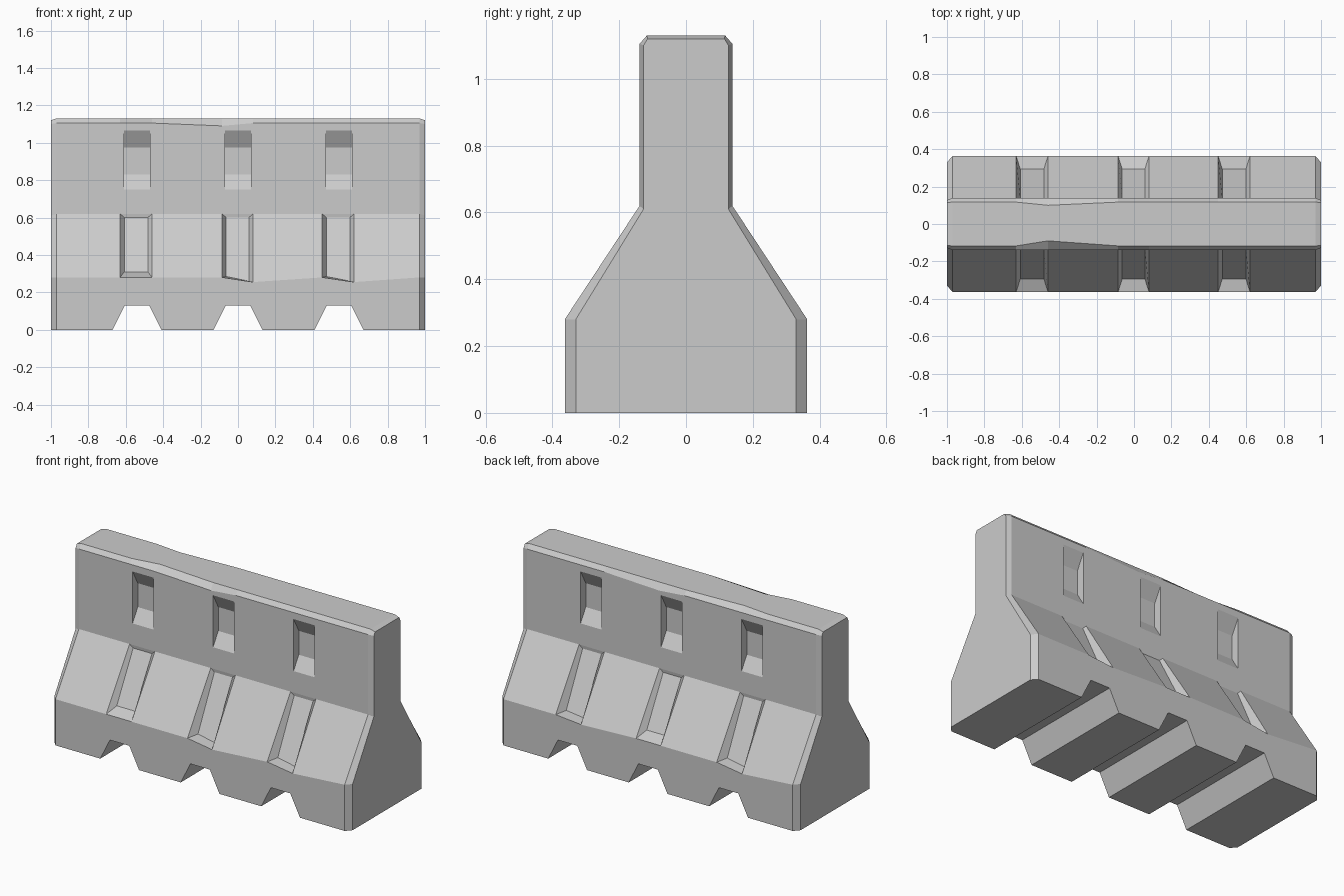
import bpy, bmesh

if "Cube" in bpy.data.objects:
    bpy.data.objects.remove(bpy.data.objects["Cube"])

CENTRES = (-0.54, 0.0, 0.54)
STATIONS = (-1, -0.97, -0.63, -0.46, -0.085, 0.08, 0.45, 0.62, 0.97, 1)
GROOVES = (2, 4, 6)                       # spans that carry a slope groove
# worn spots, keyed by (side, station)
BASE_DIP = {(-1, 5): 0.255, (-1, 7): 0.255, (1, 6): 0.265, (1, 2): 0.255}
RIM_DIP = {(-1, 4): 1.09, (1, 5): 1.09}
TOP_CHIP = {(-1, 3): 0.09, (1, 3): 0.10}
RAISED_LEDGE = {(-1, 2), (1, 4)}


def half_profile(side, i):
    """Cross-section of one side at a station, from ground to top."""
    if i in (0, len(STATIONS) - 1):
        pts = [(0.33, 0), (0.33, 0.28), (0.127, 0.61), (0.127, 1.10), (0.115, 1.12)]
    else:
        pts = [(0.363, 0), (0.363, BASE_DIP.get((side, i), 0.28)), (0.139, 0.62),
               (0.139, RIM_DIP.get((side, i), 1.105)),
               (TOP_CHIP.get((side, i), 0.117), 1.13)]
    return [(side * y, z) for y, z in pts]


def finish(bm, name):
    bmesh.ops.recalc_face_normals(bm, faces=bm.faces)
    mesh = bpy.data.meshes.new(name)
    bm.to_mesh(mesh)
    bm.free()
    obj = bpy.data.objects.new(name, mesh)
    bpy.context.collection.objects.link(obj)
    return obj


def prism(bm, loop_a, loop_b):
    a = [bm.verts.new(p) for p in loop_a]
    b = [bm.verts.new(p) for p in loop_b]
    bm.faces.new(a)
    bm.faces.new(b[::-1])
    for i in range(len(a)):
        j = (i + 1) % len(a)
        bm.faces.new((a[i], b[i], b[j], a[j]))


# Barrier body: lofted sections with chamfered ends
bm = bmesh.new()
rings = []
for i, x in enumerate(STATIONS):
    section = half_profile(-1, i) + half_profile(1, i)[::-1]
    rings.append([bm.verts.new((x, y, z)) for y, z in section])
bm.faces.new(rings[0])
bm.faces.new(rings[-1][::-1])
for i in range(len(rings) - 1):
    a, b = rings[i], rings[i + 1]
    for k in range(10):
        m = (k + 1) % 10
        quad = [a[k], b[k], b[m], a[m]]
        side = {1: -1, 7: 1}.get(k)
        if side is None or i not in GROOVES:
            bm.faces.new(quad)
            continue
        # Sunken groove in the sloping face, shallower toward its top
        inner = []
        for v in quad:
            x = v.co.x + (0.022 if v in a else -0.022)
            if v.co.z < 0.5:
                z = 0.31 if (side, i) in RAISED_LEDGE else v.co.z + 0.005
                inner.append(bm.verts.new((x, side * 0.293, z)))
            else:
                inner.append(bm.verts.new((x, side * 0.136, 0.60)))
        bm.faces.new(inner)
        for n in range(4):
            p = (n + 1) % 4
            bm.faces.new((quad[n], quad[p], inner[p], inner[n]))
body = finish(bm, "barrier_body")

# Cutters: foot notches and upper wall pockets
bm = bmesh.new()
for c in CENTRES:
    notch = [(-0.155, -0.05), (0.155, -0.05), (0.065, 0.13), (-0.065, 0.13)]
    prism(bm, *[[(c + x, y, z) for x, z in notch] for y in (-0.6, 0.6)])
    for s in (-1, 1):
        pocket = [(0.089, 0.975), (0.089, 0.83), (0.139, 0.75), (0.16, 0.75),
                  (0.16, 1.065), (0.139, 1.065)]
        prism(bm, *[[(c + x, s * y, z) for y, z in pocket] for x in (-0.07, 0.07)])
cutter = finish(bm, "recess_cutter")
cutter.hide_render = True

cut = body.modifiers.new("recesses", 'BOOLEAN')
cut.operation = 'DIFFERENCE'
cut.solver = 'EXACT'
cut.object = cutter
bpy.context.view_layer.objects.active = body
body.select_set(True)
bpy.ops.object.modifier_apply(modifier=cut.name)
bpy.data.objects.remove(cutter)
